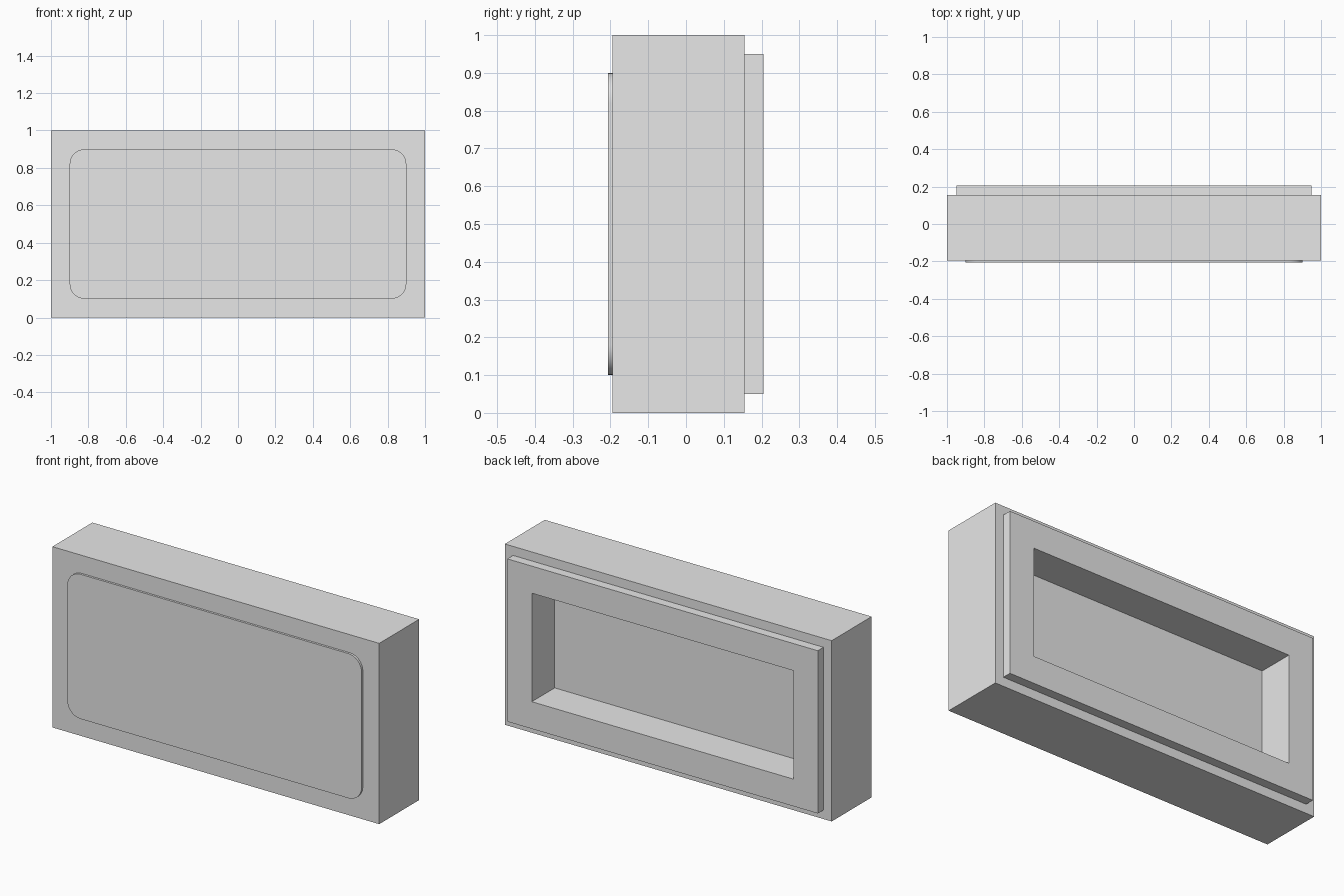
import bpy
import bmesh
from mathutils import Matrix, Vector

cube = bpy.data.objects.get("Cube")
if cube:
    bpy.data.objects.remove(cube, do_unlink=True)

GREY = (0.8, 0.8, 0.8, 1.0)
grey = bpy.data.materials.new("light_grey")
grey.use_nodes = True
grey.diffuse_color = GREY
grey.node_tree.nodes["Principled BSDF"].inputs["Base Color"].default_value = GREY


def box(width, height, y0, y1):
    """Box centred on x = 0 and z = 0.5, running from y0 to y1."""
    bm = bmesh.new()
    size = Matrix.Diagonal((width, y1 - y0, height, 1))
    bmesh.ops.create_cube(bm, size=1, matrix=Matrix.Translation((0, (y0 + y1) / 2, 0.5)) @ size)
    return bm


def finish(bm, name):
    bmesh.ops.recalc_face_normals(bm, faces=bm.faces)
    mesh = bpy.data.meshes.new(name)
    bm.to_mesh(mesh)
    bm.free()
    mesh.materials.append(grey)
    obj = bpy.data.objects.new(name, mesh)
    bpy.context.collection.objects.link(obj)
    return obj


def step(bm, face, margin, depth):
    """Inset a back face, then push the inner face along y."""
    bmesh.ops.inset_region(bm, faces=[face], thickness=margin, use_even_offset=True)
    inner = bmesh.ops.extrude_discrete_faces(bm, faces=[face])["faces"][0]
    bmesh.ops.translate(bm, verts=inner.verts, vec=Vector((0, depth, 0)))
    return inner


# Main block with a stepped back rim and a deep rectangular recess
bm = box(2, 1, -0.194, 0.155)
back = max(bm.faces, key=lambda f: f.calc_center_median().y)
back = step(bm, back, 0.05, 0.05)
step(bm, back, 0.15, -0.2)
finish(bm, "body")

# Thin raised front panel with rounded corners
bm = box(1.8, 0.8, -0.206, -0.194)
corners = [e for e in bm.edges if abs(e.verts[0].co.y - e.verts[1].co.y) > 0.001]
bmesh.ops.bevel(bm, geom=corners, offset=0.08, segments=8, profile=0.5, affect='EDGES')
panel = finish(bm, "front_panel")
bpy.ops.object.select_all(action='DESELECT')
panel.select_set(True)
bpy.context.view_layer.objects.active = panel
bpy.ops.object.shade_smooth_by_angle()
